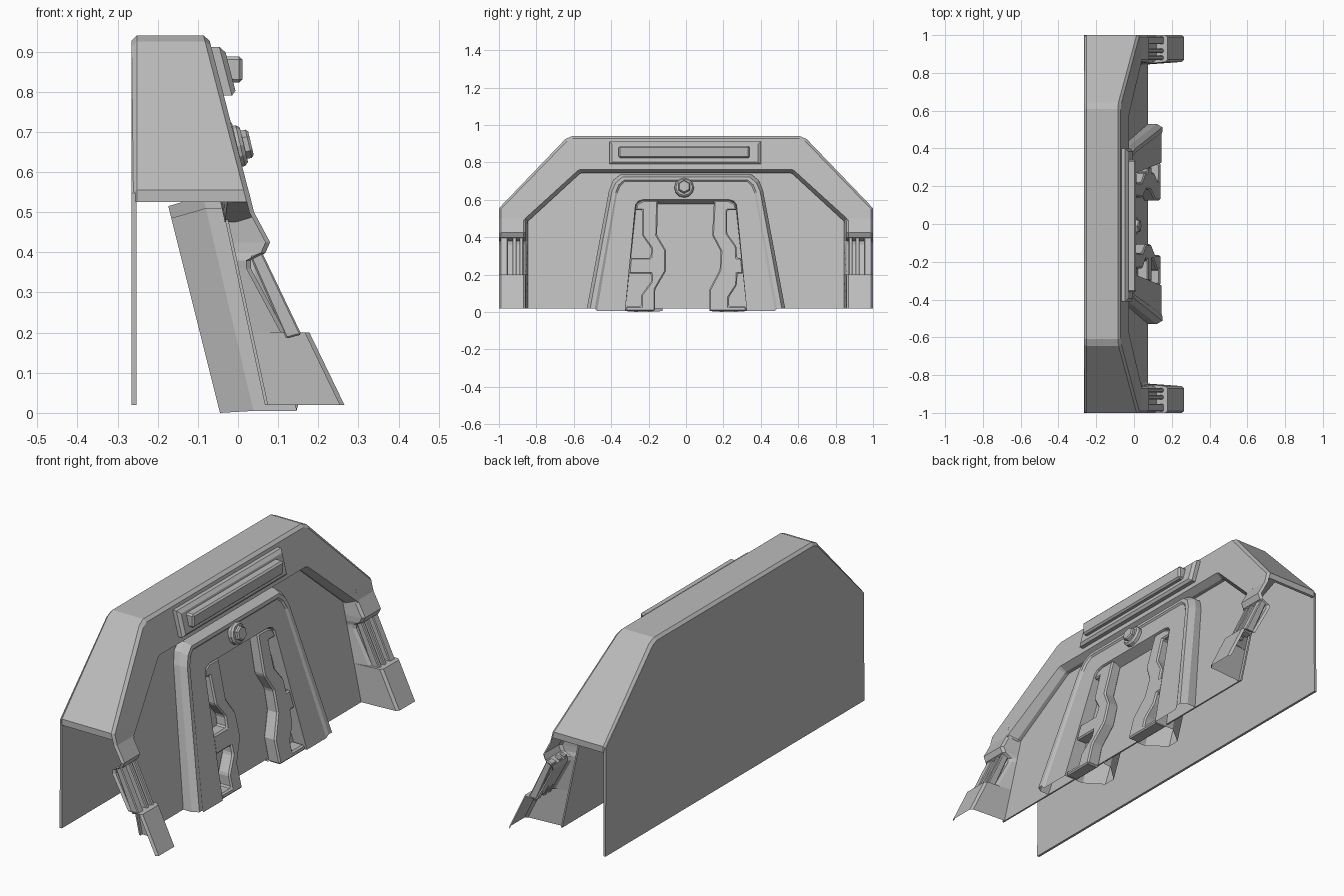
import bpy, bmesh, math
from mathutils import Matrix, Vector

old = bpy.data.objects.get("Cube")
if old:
    bpy.data.objects.remove(old, do_unlink=True)

grey = bpy.data.materials.new("plain_grey")
grey.use_nodes = True
COLOUR = (0.5, 0.5, 0.5, 1)
grey.diffuse_color = COLOUR
grey.node_tree.nodes["Principled BSDF"].inputs["Base Color"].default_value = COLOUR


# Sloped planes: x as a function of height
def frame_x(z): return -0.07 + 0.259 * (0.925 - z)
def panel_x(z): return 0.075 - 0.215 * (z - 0.02)
def arch_x(z): return 0.15 - 0.235 * (z - 0.02)
def wall_x(z): return 0.035 - 0.235 * (z - 0.02)
def spine_x(z): return -0.045 - 0.25 * z


def finish(name, bm, bevel, facing):
    bmesh.ops.recalc_face_normals(bm, faces=bm.faces)
    # Open sheets are turned so that most of their area faces the given way
    if facing and sum(f.normal.dot(Vector(facing)) * f.calc_area() for f in bm.faces) < 0:
        bmesh.ops.reverse_faces(bm, faces=bm.faces)
    mesh = bpy.data.meshes.new(name)
    bm.to_mesh(mesh)
    bm.free()
    mesh.materials.append(grey)
    ob = bpy.data.objects.new(name, mesh)
    bpy.context.collection.objects.link(ob)
    if bevel:
        mod = ob.modifiers.new("edge_bevel", 'BEVEL')
        mod.width = bevel
        mod.segments = 1


def loft(name, loops, closed=True, caps=True, ring=False, bevel=0, facing=None):
    """Skin equal-length loops; closed joins each loop, ring joins last to first."""
    bm = bmesh.new()
    rows = [[bm.verts.new(p) for p in lp] for lp in loops]
    n = len(rows[0])
    pairs = list(zip(rows, rows[1:])) + ([(rows[-1], rows[0])] if ring else [])
    for a, b in pairs:
        for i in range(n if closed else n - 1):
            j = (i + 1) % n
            bm.faces.new((a[i], a[j], b[j], b[i]))
    if caps and closed:
        bm.faces.new(rows[0])
        bm.faces.new(rows[-1])
    elif caps and ring:
        bm.faces.new([r[0] for r in rows])
        bm.faces.new([r[-1] for r in rows])
    elif caps:
        bm.faces.new(rows[-1])
    finish(name, bm, bevel, facing)


def sym(half):
    """Mirror a half outline (y, z) that runs from the foot to the top."""
    return half + [(-y, z) for y, z in reversed(half)]


def at(path, fx, off=0.0):
    return [((fx(z) if callable(fx) else fx) + off, y, z) for y, z in path]


# Rear panel
rear = sym([(1, 0.02), (0.997, 0.548), (0.637, 0.913), (0.605, 0.927)])
loft("rear_panel", [at(rear, -0.265), at(rear, -0.253)])

# Hooded shell with chamfered edges, sloped front and inner lip
outer = sym([(1, 0.525), (1, 0.555), (0.645, 0.925), (0.61, 0.94)])
trim = sym([(0.99, 0.525), (0.99, 0.55), (0.637, 0.913), (0.605, 0.927)])
under = sym([(0.985, 0.525), (0.985, 0.545), (0.63, 0.9), (0.6, 0.91)])
lip = sym([(0.86, 0.49), (0.86, 0.5), (0.58, 0.755), (0.565, 0.762)])
lip_low = sym([(0.845, 0.475), (0.845, 0.485), (0.57, 0.738), (0.56, 0.742)])
loft("hood", [at(under, -0.255), at(trim, -0.265), at(outer, -0.252),
              at(outer, frame_x, -0.012), at(trim, frame_x), at(lip, frame_x),
              at(lip_low, panel_x, 0.02), at(lip_low, panel_x, -0.01),
              at(under, frame_x, -0.06)], closed=False, ring=True)

# Recessed front panel
panel_edge = sym([(0.86, 0.02), (0.86, 0.52), (0.585, 0.77)])
loft("front_panel", [at(panel_edge, panel_x, -0.008), at(panel_edge, panel_x)])

# Arch surround: chamfered rim, groove, face and opening sides
a0 = sym([(0.53, 0.02), (0.412, 0.65), (0.39, 0.705), (0.345, 0.738)])
a1 = sym([(0.512, 0.02), (0.396, 0.645), (0.375, 0.692), (0.338, 0.722)])
a2 = sym([(0.488, 0.02), (0.376, 0.64), (0.36, 0.68), (0.33, 0.706)])
a3 = sym([(0.475, 0.005), (0.368, 0.636), (0.353, 0.672), (0.327, 0.698)])
door = sym([(0.325, 0.005), (0.27, 0.575), (0.255, 0.594), (0.225, 0.602)])
door_low = sym([(0.325, 0.005), (0.268, 0.55), (0.253, 0.569), (0.223, 0.577)])
loft("arch", [at(a0, panel_x, -0.005), at(a0, arch_x, -0.03), at(a1, arch_x), at(a2, arch_x),
              at(a3, arch_x, -0.008), at(door, arch_x, -0.008), at(door_low, panel_x)],
     closed=False, caps=False, facing=(1, 0, 0.2))

# Notched pillars inside the opening, both stepping the same way
left = [(0.15, 0.598), (0.14, 0.41), (0.185, 0.325), (0.18, 0.225), (0.125, 0.12), (0.125, 0.005),
        (0.325, 0.005), (0.32, 0.03), (0.23, 0.03), (0.23, 0.08), (0.272, 0.145), (0.275, 0.205),
        (0.306, 0.205), (0.298, 0.29), (0.272, 0.29), (0.27, 0.35), (0.22, 0.42), (0.22, 0.545),
        (0.272, 0.545), (0.262, 0.58), (0.225, 0.598)]
right = [(-0.15, 0.598), (-0.155, 0.41), (-0.107, 0.33), (-0.107, 0.22), (-0.165, 0.12),
         (-0.165, 0.005), (-0.325, 0.005), (-0.32, 0.03), (-0.24, 0.03), (-0.24, 0.09),
         (-0.185, 0.165), (-0.185, 0.205), (-0.306, 0.205), (-0.298, 0.29), (-0.19, 0.29),
         (-0.185, 0.34), (-0.235, 0.41), (-0.235, 0.545), (-0.272, 0.545), (-0.262, 0.58),
         (-0.225, 0.598)]
for side, shape in (("left", left), ("right", right)):
    loft(side + "_pillar", [at(shape, panel_x, -0.004), at(shape, arch_x, -0.012)], bevel=0.007)

# Tapered hollow buttresses behind the pillars, open at the foot
for side, s, top in (("left", 1, 0.54), ("right", -1, 0.51)):
    wide = [(s * 0.125, 0.005), (s * 0.15, top), (s * 0.28, top), (s * 0.325, 0.005)]
    thin = [(s * 0.2, 0), (s * 0.19, top - 0.025), (s * 0.24, top - 0.025), (s * 0.26, 0)]
    loft(side + "_buttress", [at(wide, panel_x), at(wide, wall_x), at(thin, spine_x)],
         closed=False, facing=(-1, 0, 0))

# End posts: open front strips with an inner side wall, a sunken section and bars
post = [(0.027, 0.552), (0.04, 0.5), (0.08, 0.425), (0.068, 0.398), (0.032, 0.38),
        (0.032, 0.36), (0.118, 0.2), (0.178, 0.2), (0.265, 0.02)]
bar = [(0.03, 0.39), (0.06, 0.4), (0.158, 0.195), (0.12, 0.185)]
for side, s in (("left", 1), ("right", -1)):
    def strip(y, drop): return [(x - drop, s * y, z) for x, z in post]
    loft(side + "_post", [[(panel_x(z), s * 0.845, z) for x, z in post], strip(0.858, 0.012),
                          strip(0.87, 0), strip(0.99, 0), strip(1, 0.012)],
         closed=False, caps=False, facing=(1, 0, 0.3))
    for i, (mid, w) in enumerate(((0.88, 0.011), (0.917, 0.011), (0.972, 0.02))):
        loft(f"{side}_post_bar_{i}", [[(x, s * (mid + d), z) for x, z in bar] for d in (-w, w)],
             bevel=0.004)

# Long bar above the arch: sloped base and raised strip
base = [(-0.41, 0.79), (0.4, 0.79), (0.4, 0.912), (-0.41, 0.912)]
face = [(-0.395, 0.803), (0.385, 0.803), (0.385, 0.898), (-0.395, 0.898)]
raised = [(-0.36, 0.823), (0.34, 0.823), (0.34, 0.888), (-0.36, 0.888)]
loft("top_bar_base", [at(base, frame_x, -0.01), at(base, frame_x, 0.02), at(face, frame_x, 0.032)])
loft("top_bar_strip", [at(raised, -0.06), at(raised, 0.011)], bevel=0.008)

# Hexagonal bolt on the arch: stacked rings along the slope normal
tilt = Matrix.Rotation(math.pi / 2 - math.atan(0.235), 3, 'Y')
centre = Vector((arch_x(0.66) - 0.018, -0.01, 0.66))


def disc(r, h, n):
    return [centre + tilt @ Vector((r * math.cos(math.tau * i / n), r * math.sin(math.tau * i / n), h))
            for i in range(n)]


loft("bolt_collar", [disc(r, h, 12) for r, h in ((0.052, -0.01), (0.052, 0.025), (0.044, 0.034))])
loft("bolt_head", [disc(r, h, 6) for r, h in ((0.036, 0.02), (0.036, 0.046), (0.03, 0.052))])
